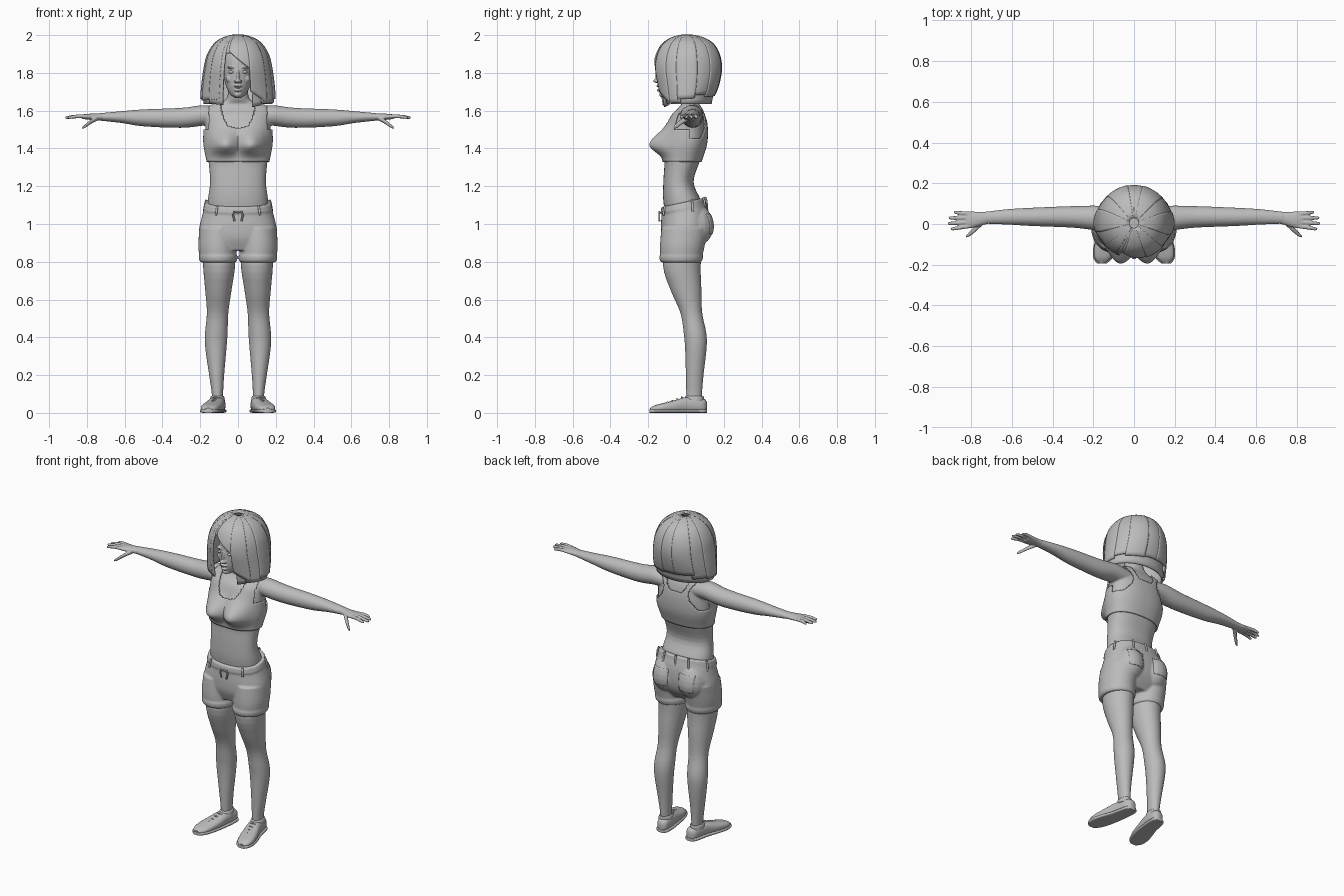
import bpy, bmesh, math
from mathutils import Matrix, Vector

if "Cube" in bpy.data.objects:
    bpy.data.objects.remove(bpy.data.objects["Cube"])

grey = bpy.data.materials.new("plain grey")
grey.use_nodes = True
grey.diffuse_color = (0.5, 0.5, 0.5, 1)
grey.node_tree.nodes["Principled BSDF"].inputs["Base Color"].default_value = (0.5, 0.5, 0.5, 1)


def spline(rows, steps):
    """Catmull-Rom interpolation through rows of numbers."""
    out = []
    for i in range(len(rows) - 1):
        p0, p1, p2, p3 = rows[max(i - 1, 0)], rows[i], rows[i + 1], rows[min(i + 2, len(rows) - 1)]
        for k in range(steps):
            t = k / steps
            out.append([b + t / 2 * (c - a + t * (2 * a - 5 * b + 4 * c - d + t * (3 * (b - c) + d - a)))
                        for a, b, c, d in zip(p0, p1, p2, p3)])
    return out + [list(rows[-1])]


def power(value, n):
    return math.copysign(abs(value) ** (2 / n), value)


def loft(bm, rows, axis="z", side=1, n=2.0, seg=32, steps=4, caps=True):
    """Skin superellipse rings; each row is x, y, z and two radii."""
    loops = []
    for x, y, z, a, b in spline(rows, steps):
        loop = []
        for k in range(seg):
            t = math.tau * k / seg
            u, w = abs(a) * power(math.cos(t), n), abs(b) * power(math.sin(t), n)
            d = {"z": (u, w, 0), "x": (0, u, w), "y": (u, 0, w)}[axis]
            loop.append(bm.verts.new((side * (x + d[0]), y + d[1], z + d[2])))
        loops.append(loop)
    for lo, hi in zip(loops, loops[1:]):
        for k in range(seg):
            bm.faces.new((lo[k - 1], lo[k], hi[k], hi[k - 1]))
    if caps:
        bm.faces.new(loops[0])
        bm.faces.new(loops[-1])


def ball(bm, centre, radii):
    bmesh.ops.create_uvsphere(bm, u_segments=20, v_segments=12, radius=1,
                              matrix=Matrix.Translation(centre) @ Matrix.Diagonal((*radii, 1)))


def finish(name, bm, voxel=0, smooth=0, thick=0, angle=50):
    bmesh.ops.recalc_face_normals(bm, faces=bm.faces)
    mesh = bpy.data.meshes.new(name)
    bm.to_mesh(mesh)
    bm.free()
    ob = bpy.data.objects.new(name, mesh)
    bpy.context.collection.objects.link(ob)
    mesh.materials.append(grey)
    mesh.polygons.foreach_set("use_smooth", [True] * len(mesh.polygons))
    if voxel:
        mod = ob.modifiers.new("blend", "REMESH")
        mod.mode, mod.voxel_size, mod.use_smooth_shade = "VOXEL", voxel, True
    if smooth:
        mod = ob.modifiers.new("soften", "SMOOTH")
        mod.factor, mod.iterations = 0.5, smooth
    if thick:
        mod = ob.modifiers.new("thickness", "SOLIDIFY")
        mod.thickness, mod.offset = thick, 0
    if not voxel:
        bpy.ops.object.select_all(action="DESELECT")
        bpy.context.view_layer.objects.active = ob
        ob.select_set(True)
        bpy.ops.object.shade_smooth_by_angle(angle=math.radians(angle))
    return ob


def cord(name, points, radius):
    curve = bpy.data.curves.new(name, "CURVE")
    curve.dimensions, curve.bevel_depth, curve.bevel_resolution = "3D", radius, 2
    line = curve.splines.new("POLY")
    line.points.add(len(points) - 1)
    for p, co in zip(line.points, points):
        p.co = (*co, 1)
    ob = bpy.data.objects.new(name, curve)
    bpy.context.collection.objects.link(ob)
    curve.materials.append(grey)


# Torso rows: z, centre y, half width, half depth
TORSO = [(1, 0, .16, .1), (1.12, -.02, .16, .1), (1.22, -.04, .148, .08), (1.33, -.02, .156, .092),
         (1.42, 0, .172, .1), (1.5, .005, .172, .1), (1.57, .01, .17, .085), (1.61, .02, .16, .06),
         (1.635, .02, .115, .045), (1.66, .01, .062, .048), (1.73, -.01, .05, .05)]


def add_torso(bm, grow=0, seg=48, steps=4):
    loft(bm, [(0, y, z, a + grow, b + grow) for z, y, a, b in TORSO], n=2.3, seg=seg, steps=steps)
    for v in bm.verts:
        x, y, z = v.co
        drop = (z - 1.42) / (.07 if z > 1.42 else .05)
        front = min(max(-y / .08, 0), 1)
        v.co.y -= .088 * front * math.exp(-drop ** 2) * math.exp(-((abs(x) - .07) / .075) ** 2)


# Body: torso, neck, arms and legs blended into one skin
ARM = [(.1, .035, 1.57, .05, .045), (.18, .03, 1.575, .06, .054), (.3, .035, 1.562, .053, .053),
       (.5, .035, 1.562, .045, .045), (.62, .035, 1.566, .038, .031), (.74, .03, 1.567, .029, .019)]
LEG = [(.1, -.01, .95, .09, .1), (.1, -.022, .78, .085, .1), (.104, 0, .65, .07, .082),
       (.108, .028, .53, .057, .058), (.115, .048, .42, .06, .06), (.117, .052, .34, .056, .057),
       (.113, .046, .2, .04, .047), (.109, .043, .1, .03, .042), (.109, .043, .04, .03, .04)]
bm = bmesh.new()
add_torso(bm)
for s in (1, -1):
    loft(bm, ARM, "x", s)
    loft(bm, LEG, "z", s)
finish("body", bm, .006, 4)

# Hands with spread fingers and a drooping thumb
for s, label in ((1, "left"), (-1, "right")):
    bm = bmesh.new()
    loft(bm, [(.71, .032, 1.567, .03, .02), (.75, .026, 1.567, .033, .018),
              (.8, .02, 1.568, .041, .015), (.825, .02, 1.568, .036, .011)], "x", s)
    for y0, y1, tip in ((.05, .057, .885), (.03, .03, .91), (.009, .003, .915), (-.01, -.024, .9)):
        loft(bm, [(.8, y0, 1.569, .01, .01), (.85, (y0 + y1) / 2, 1.57, .01, .01),
                  (tip - .01, y1, 1.564, .008, .008), (tip, y1, 1.562, .004, .004)], "x", s, seg=12)
    loft(bm, [(.745, .01, 1.56, .018, .013), (.78, -.025, 1.54, .015, .012),
              (.81, -.052, 1.518, .011, .01), (.825, -.062, 1.508, .005, .005)], "x", s, seg=12)
    finish(label + "_hand", bm, .004, 2)

# Cropped top: torso surface grown a little, cut at hem, neck and arm openings
bm = bmesh.new()
add_torso(bm, .007, 128, 10)


def outside_top(c):
    x, z = abs(c.x), c.z
    if z < 1.325 or z > 1.637:
        return True
    if c.y < .02:
        return (x < .092 and z > 1.51 + .1 * (x / .09) ** 4) or (z > 1.5 and x > .152)
    return (x < .075 and z > 1.55 + .06 * (x / .075) ** 4) or (
        z > 1.45 and x > .15 - .065 * math.sin(math.pi * min((z - 1.45) / .2, 1)))


bmesh.ops.delete(bm, geom=[f for f in bm.faces if outside_top(f.calc_center_median())], context="FACES")
finish("cropped_top", bm, thick=.008)

# Shorts: hips, seat, two legs with rolled cuffs, tilted waistband
bm = bmesh.new()
loft(bm, [(0, -.015, 1.115, .172, .112), (0, -.005, 1.05, .188, .125), (0, -.005, .98, .205, .128),
          (0, -.01, .92, .205, .118), (0, -.02, .86, .18, .085)], n=2.3, seg=48)
loft(bm, [(0, -.015, 1.118, .176, .116), (0, -.013, 1.08, .184, .121)], n=2.3, seg=48)
for s in (1, -1):
    ball(bm, (s * .088, .043, .985), (.093, .103, .105))
    loft(bm, [(.105, -.005, .98, .1, .125), (.109, -.02, .88, .101, .118),
              (.105, -.026, .805, .096, .108)], "z", s)
    loft(bm, [(.105, -.026, .797, .092, .104), (.105, -.026, .806, .099, .112),
              (.106, -.025, .83, .102, .116), (.106, -.024, .842, .095, .108)], "z", s)
for v in bm.verts:
    v.co.z += .22 * v.co.y * min(max((v.co.z - 1) / .1, 0), 1)
shorts = finish("shorts", bm, .006, 3)

# Seat pockets draped on the shorts
for s, label in ((1, "left"), (-1, "right")):
    bm = bmesh.new()
    bmesh.ops.create_grid(bm, x_segments=16, y_segments=16, size=.052,
                          matrix=Matrix.Translation((s * .09, .25, 1)) @ Matrix.Rotation(math.pi / 2, 4, "X"))
    for v in bm.verts:
        if v.co.z < .97:
            v.co.x += (s * .09 - v.co.x) * (.97 - v.co.z) * 6
    pocket = finish(label + "_seat_pocket", bm)
    wrap = pocket.modifiers.new("drape", "SHRINKWRAP")
    wrap.target, wrap.wrap_method, wrap.offset = shorts, "PROJECT", .003
    wrap.use_project_y, wrap.use_positive_direction, wrap.use_negative_direction = True, False, True
    pocket.modifiers.new("thickness", "SOLIDIFY").thickness = .006

# Belt loops round the waistband and a tied drawstring
for i, deg in enumerate((-125, -55, 20, 65, 90, 115, 160)):
    c, w = power(math.cos(math.radians(deg)), 2.3), power(math.sin(math.radians(deg)), 2.3)
    pts = [(c * a, b * w - .014, z + .22 * b * w * min((z - 1) / .1, 1))
           for z, a, b in ((1.118, .176, .115), (1.095, .184, .122), (1.06, .19, .126))]
    cord("belt_loop_%d" % i, pts, .006)
for s in (1, -1):
    cord("drawstring", [(0, -.136, 1.06), (s * .02, -.142, 1.065), (s * .026, -.142, 1.045),
                        (s * .018, -.141, 1.015)], .005)

# Shoes: rounded upper, flat sole, ankle collar and laces
SHOE = [(.1, .11, .034, .016, .026), (.102, .092, .039, .034, .037), (.108, .04, .042, .041, .041),
        (.116, -.005, .042, .044, .041), (.13, -.06, .034, .05, .033), (.145, -.12, .027, .051, .025),
        (.153, -.165, .021, .041, .019), (.157, -.19, .015, .018, .01)]
for s, label in ((1, "left"), (-1, "right")):
    bm = bmesh.new()
    loft(bm, SHOE, "y", s, 2.5)
    loft(bm, [(x, y * 1.02, .01, a + .005, .01) for x, y, z, a, b in SHOE], "y", s, 4)
    loft(bm, [(.109, .042, .06, .04, .052), (.109, .044, .083, .037, .05), (.109, .045, .09, .032, .046)],
         "z", s)
    finish(label + "_shoe", bm)
    for i in range(4):
        y, z, x = -.015 - .025 * i, .083 - .009 * i, .118 + .006 * i
        cord("%s_lace_%d" % (label, i), [(s * (x - .024), y, z - .009), (s * x, y - .008, z),
                                         (s * (x + .024), y + .004, z - .009)], .004)

# Head with nose, lips, brows and chin blended in
bm = bmesh.new()
loft(bm, [(0, -.095, 1.668, .018, .02), (0, -.085, 1.685, .04, .046), (0, -.06, 1.72, .06, .083),
          (0, -.045, 1.77, .074, .1), (0, -.03, 1.82, .081, .114), (0, -.02, 1.88, .082, .115),
          (0, -.01, 1.93, .068, .09), (0, 0, 1.96, .025, .03)])
for centre, radii in (((0, -.156, 1.758), (.015, .018, .011)), ((0, -.146, 1.785), (.009, .016, .032)),
                      ((0, -.142, 1.731), (.024, .015, .007)), ((0, -.139, 1.708), (.02, .016, .008)),
                      ((0, -.122, 1.686), (.022, .02, .016))):
    ball(bm, centre, radii)
for s in (1, -1):
    ball(bm, (s * .012, -.15, 1.755), (.009, .012, .008))
    ball(bm, (s * .034, -.13, 1.829), (.024, .017, .007))
    ball(bm, (s * .045, -.105, 1.768), (.02, .025, .022))
finish("head", bm, .004, 2)
bm = bmesh.new()
for s in (1, -1):
    ball(bm, (s * .034, -.126, 1.804), (.016, .017, .009))
finish("eyes", bm)
bm = bmesh.new()
ball(bm, (0, -.137, 1.72), (.014, .01, .006))
finish("teeth", bm)

# Bob hair: a crown cap and overlapping locks; rows are z, centre y, half width, half depth
HAIR = spline([(2, .005, .015, .015), (1.985, .008, .075, .08), (1.95, .01, .125, .135),
               (1.89, .01, .16, .167), (1.82, .01, .176, .176), (1.74, .01, .187, .162),
               (1.67, .005, .192, .142), (1.61, .005, .19, .132)], 8)


def hair_point(deg, z, grow):
    i = next((k for k, r in enumerate(HAIR) if r[0] <= z), len(HAIR) - 1)
    lo, hi = HAIR[i], HAIR[max(i - 1, 0)]
    f = 0 if i == 0 else (z - lo[0]) / (hi[0] - lo[0])
    y, a, b = (p + (q - p) * f for p, q in zip(lo[1:], hi[1:]))
    t = math.radians(deg)
    return Vector((grow * a * math.sin(t), y - grow * b * math.cos(t), z))


def lock(name, start, end, low_start, low_end, grow, cols=10, top=1.998):
    bm = bmesh.new()
    grid = []
    for c in range(cols + 1):
        f = c / cols
        low = low_start + (low_end - low_start) * f
        grid.append([bm.verts.new(hair_point(start + (end - start) * f, top + (low - top) * (r / 20) ** 1.4, grow))
                     for r in range(21)])
    for p, q in zip(grid, grid[1:]):
        for r in range(20):
            bm.faces.new((p[r], p[r + 1], q[r + 1], q[r]))
    finish(name, bm, thick=.01, angle=35)


lock("hair_crown", -180, 180, 1.905, 1.905, .985, 48)
lock("hair_under_layer", 50, 310, 1.635, 1.635, .93, 40)
lock("hair_fringe", -18, 26, 1.915, 1.81, 1.0)
lock("hair_fringe_side", 20, 50, 1.7, 1.64, 1.02)
lock("hair_front_right", -52, -24, 1.64, 1.63, 1.0)
lock("hair_front_left", 24, 42, 1.62, 1.63, .96)
for i in range(9):
    start = 40 + i * 30
    low = 1.645 + .04 * math.sin(math.pi * i / 8) + .008 * (i % 3 - 1)
    lock("hair_lock_%d" % i, start, start + 36 if i < 8 else 330, low, low + .006, 1 + .012 * (i % 2))
